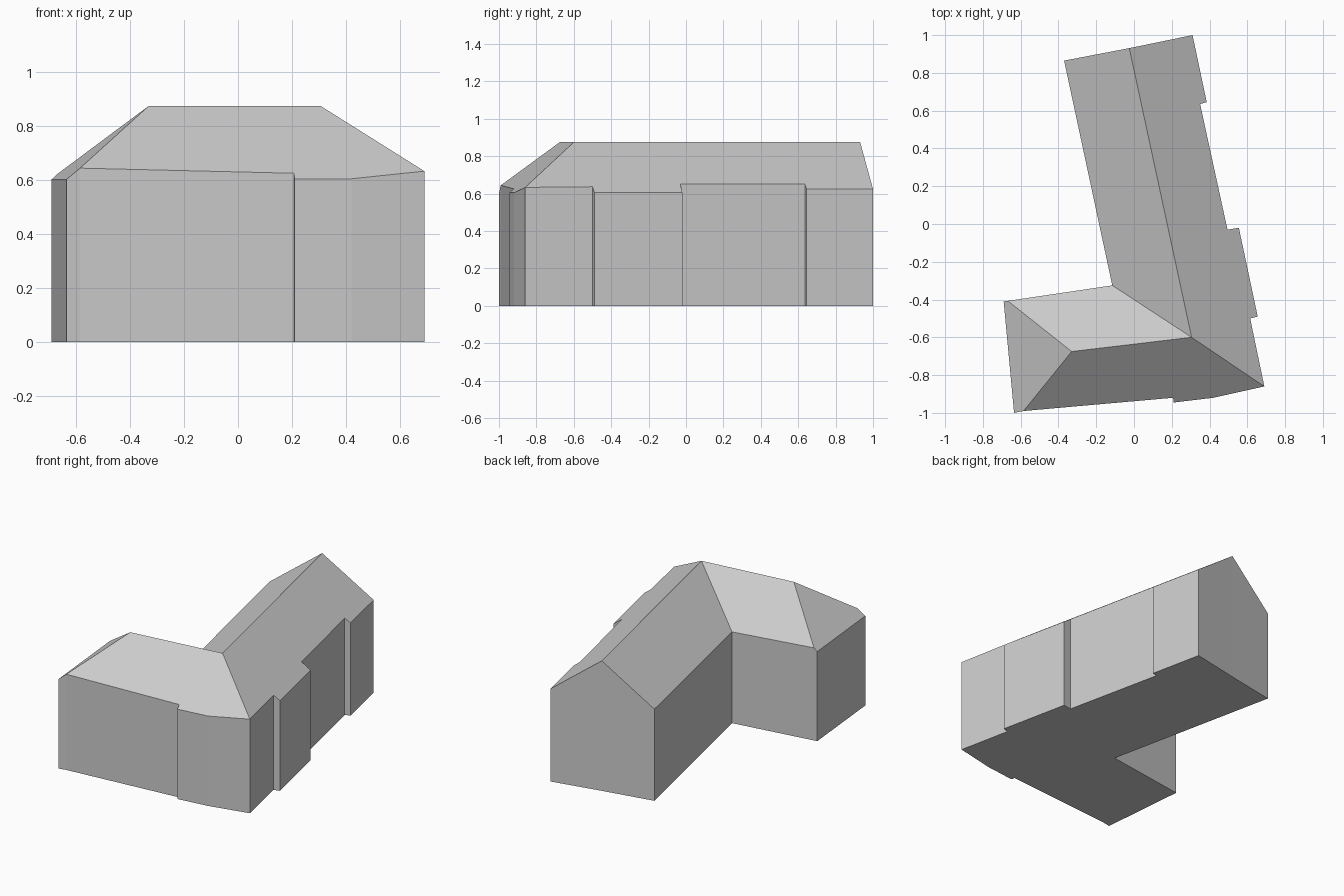
import bpy
import bmesh
from mathutils import Vector

cube = bpy.data.objects.get("Cube")
if cube:
    bpy.data.objects.remove(cube, do_unlink=True)

RIDGE_Z = 0.875
back, bend, hip = Vector((-0.025, 0.931)), Vector((0.305, -0.6)), Vector((-0.33, -0.675))
end_dir = Vector((-0.055, 0.59))

# Each roof slope: a point on the ridge, the level direction, and its pitch
slopes = {
    "east": (bend, back - bend, 0.735),
    "west": (bend, back - bend, 0.735),
    "front": (bend, hip - bend, 0.815),
    "rear": (bend, hip - bend, 0.815),
    "end": (hip, end_dir, 0.815),
}

# Footprint corners, clockwise from above, with the slopes that meet there
outline = [
    (-0.37, 0.865, "west"),
    (back.x, back.y, "west east"),
    (0.31, 1.0, "east"),
    (0.385, 0.645, "east"),
    (0.35, 0.635, "east"),
    (0.495, -0.03, "east"),
    (0.555, -0.02, "east"),
    (0.655, -0.49, "east"),
    (0.615, -0.5, "east"),
    (0.69, -0.86, "east front"),
    (0.42, -0.92, "front"),
    (0.21, -0.945, "front"),
    (0.207, -0.92, "front"),
    (-0.585, -0.99, "front end"),
    (-0.635, -1.0, "end"),
    (-0.69, -0.41, "end"),
    (-0.668, -0.407, "end rear"),
    (-0.115, -0.325, "rear west"),
]


def eave_height(x, y, names):
    """Mean height of the named slopes at a point."""
    total = 0
    for name in names.split():
        origin, along, pitch = slopes[name]
        distance = abs((Vector((x, y)) - origin).cross(along.normalized()))
        total += RIDGE_Z - pitch * distance
    return total / len(names.split())


eaves = [Vector((x, y, eave_height(x, y, names))) for x, y, names in outline]

stone = bpy.data.materials.new("plain grey")
stone.use_nodes = True
stone.diffuse_color = (0.6, 0.6, 0.6, 1)
stone.node_tree.nodes["Principled BSDF"].inputs["Base Color"].default_value = (0.6, 0.6, 0.6, 1)


def make_object(name, bm):
    mesh = bpy.data.meshes.new(name)
    bm.to_mesh(mesh)
    bm.free()
    mesh.materials.append(stone)
    bpy.context.collection.objects.link(bpy.data.objects.new(name, mesh))


# Walls with a closed floor
bm = bmesh.new()
base = [bm.verts.new((p.x, p.y, 0)) for p in eaves]
top = [bm.verts.new(p) for p in eaves]
bm.faces.new(base)
for i in range(len(base)):
    j = (i + 1) % len(base)
    bm.faces.new((base[j], base[i], top[i], top[j]))
make_object("walls", bm)

# Roof: one face per slope, joining its eave corners to its ridge corners
bm = bmesh.new()
eave = [bm.verts.new(p) for p in eaves]
bend_v, hip_v = (bm.verts.new((p.x, p.y, RIDGE_Z)) for p in (bend, hip))
ridge_ends = {"east": [bend_v], "front": [hip_v, bend_v], "end": [hip_v],
              "rear": [bend_v, hip_v], "west": [bend_v]}
for name, ridge in ridge_ends.items():
    corners = [v for v, p in zip(eave, outline) if name in p[2].split()]
    if name == "west":  # runs past the start of the outline
        corners = corners[-1:] + corners[:-1]
    face = bm.faces.new(corners + ridge)
    face.normal_update()
    if face.normal.z < 0:
        face.normal_flip()
make_object("roof", bm)
